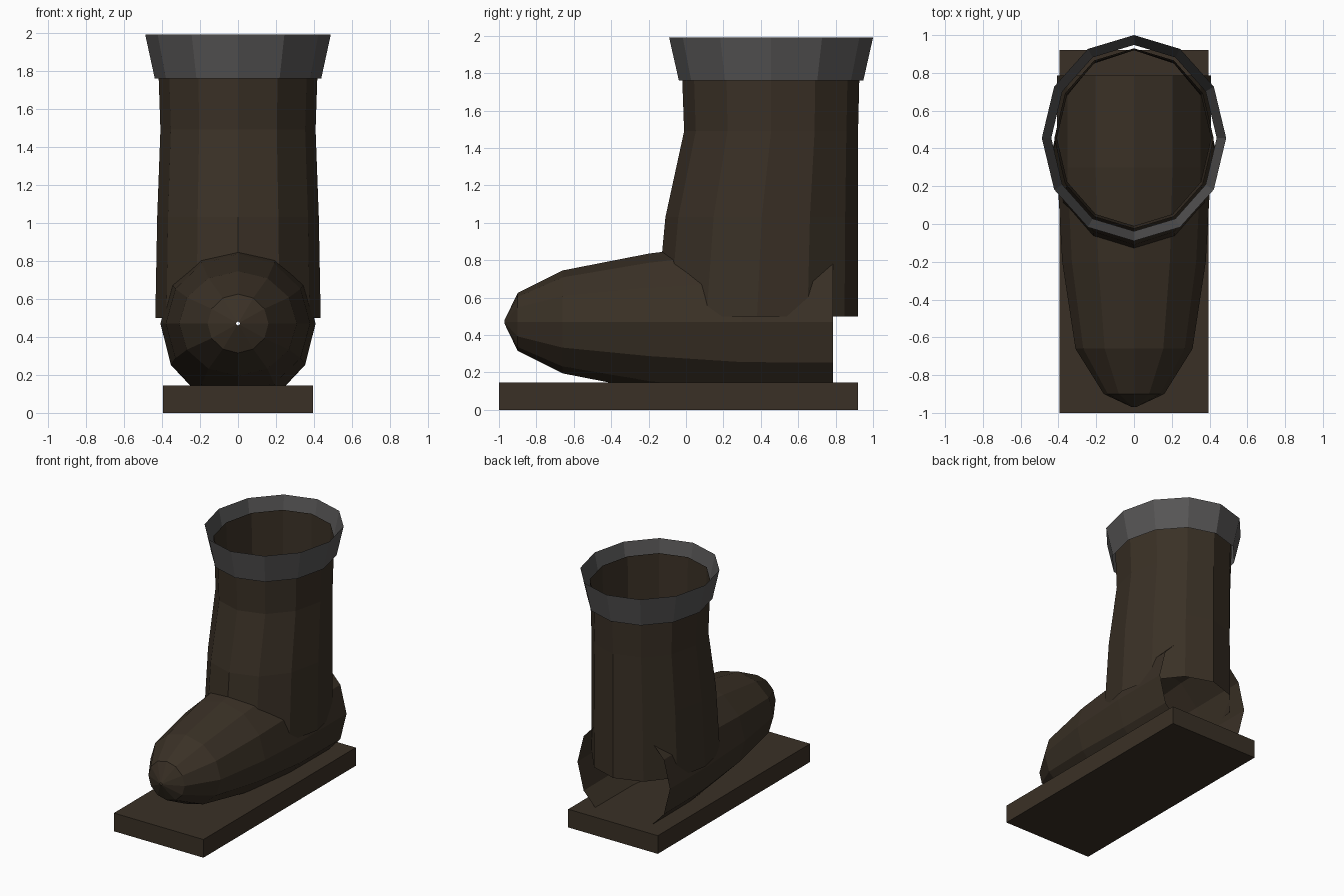
import bpy
import bmesh
from math import cos, sin, tau
from mathutils import Vector

SIDES = 12

default = bpy.data.objects.get("Cube")
if default:
    bpy.data.objects.remove(default, do_unlink=True)


def make_material(name, color):
    mat = bpy.data.materials.new(name)
    mat.use_nodes = True
    mat.diffuse_color = color
    mat.node_tree.nodes["Principled BSDF"].inputs["Base Color"].default_value = color
    return mat


def finish(bm, name, mat):
    mesh = bpy.data.meshes.new(name)
    bm.to_mesh(mesh)
    bm.free()
    mesh.materials.append(mat)
    obj = bpy.data.objects.new(name, mesh)
    bpy.context.collection.objects.link(obj)
    return obj


def open_tube(name, rings, mat):
    """Skin faceted elliptical rings of (centre, first axis, second axis)."""
    bm = bmesh.new()
    loops = []
    for centre, u, v in rings:
        angles = [tau * i / SIDES for i in range(SIDES)]
        loops.append([bm.verts.new(centre + u * cos(a) + v * sin(a)) for a in angles])
    for low, high in zip(loops, loops[1:]):
        for i in range(SIDES):
            j = (i + 1) % SIDES
            bm.faces.new((low[i], low[j], high[j], high[i]))
    return finish(bm, name, mat)


def upright_ring(z, half_width, front, back):
    return (Vector((0, (front + back) / 2, z)),
            Vector((half_width, 0, 0)), Vector((0, (back - front) / 2, 0)))


def foot_ring(y, half_width, half_height):
    return (Vector((0, y, 0.47)),
            Vector((half_width, 0, 0)), Vector((0, 0, half_height)))


leather = make_material("dark brown leather", (0.042, 0.030, 0.019, 1))
trim = make_material("charcoal grey trim", (0.095, 0.092, 0.092, 1))

# Flat rectangular sole
bm = bmesh.new()
bmesh.ops.create_cube(bm, size=1)
bmesh.ops.scale(bm, vec=(0.79, 1.92, 0.145), verts=bm.verts)
bmesh.ops.translate(bm, vec=(0, -0.04, 0.0725), verts=bm.verts)
finish(bm, "sole", leather)

# Foot, from the tiny opening at the toe to the open heel
open_tube("foot", [
    foot_ring(-0.97, 0.01, 0.01),
    foot_ring(-0.90, 0.16, 0.155),
    foot_ring(-0.66, 0.31, 0.275),
    foot_ring(-0.20, 0.38, 0.365),
    foot_ring(0.30, 0.408, 0.43),
    foot_ring(0.785, 0.408, 0.435),
], leather)

# Leg shaft, open at both ends
open_tube("shaft", [
    upright_ring(0.50, 0.435, -0.16, 0.92),
    upright_ring(1.03, 0.425, -0.11, 0.92),
    upright_ring(1.49, 0.408, -0.01, 0.92),
    upright_ring(1.90, 0.422, -0.025, 0.93),
], leather)

# Flared cuff standing slightly clear of the shaft
open_tube("cuff", [
    upright_ring(1.76, 0.438, -0.038, 0.948),
    upright_ring(1.99, 0.488, -0.09, 1.0),
], trim)
